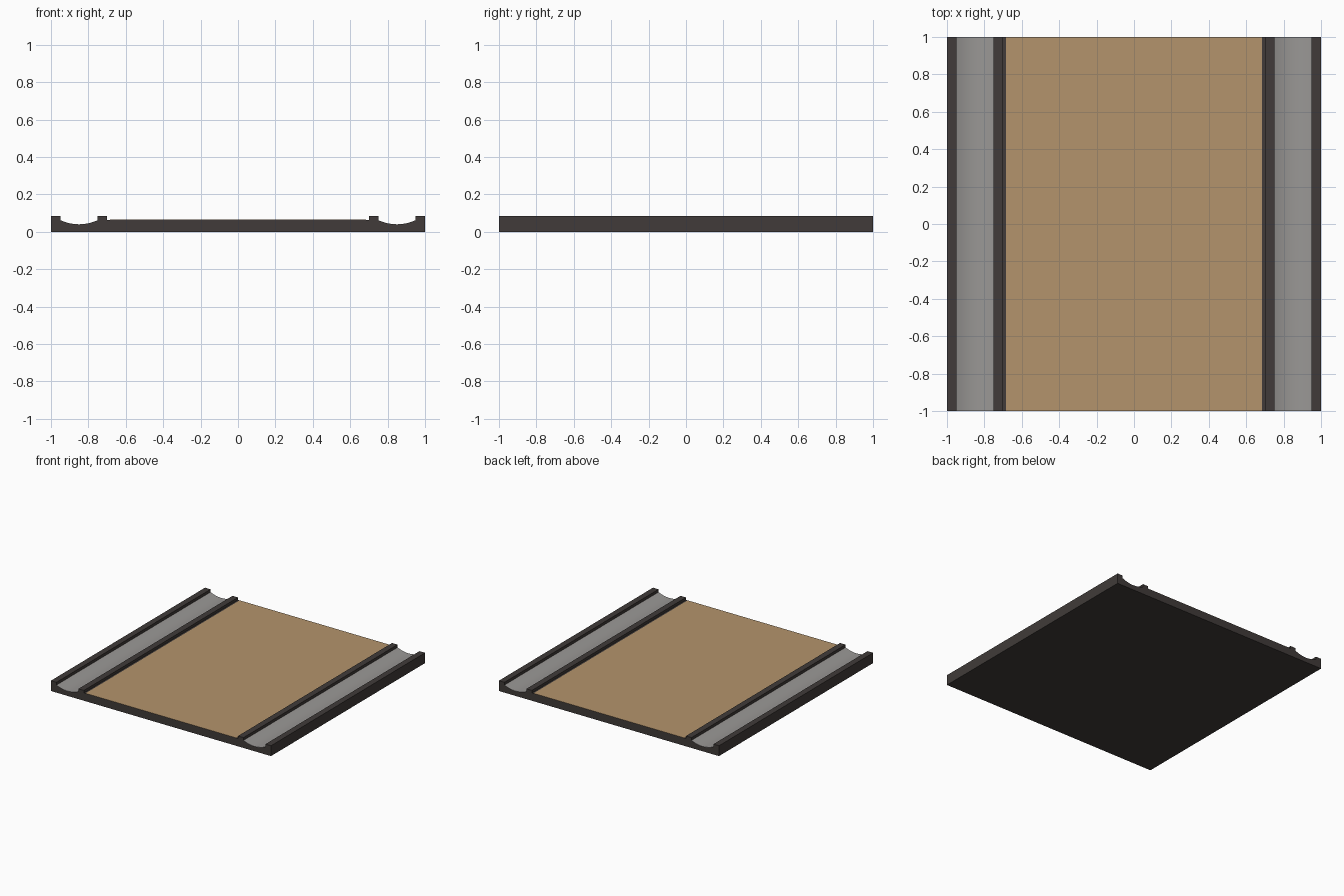
import bpy, bmesh

if "Cube" in bpy.data.objects:
    bpy.data.objects.remove(bpy.data.objects["Cube"])

LEN = 1.0      # half length along y
SKIN = 0.002   # thickness of coloured sheets


def material(name, rgb):
    m = bpy.data.materials.new(name)
    m.diffuse_color = (*rgb, 1)
    m.use_nodes = True
    m.node_tree.nodes["Principled BSDF"].inputs["Base Color"].default_value = m.diffuse_color
    return m


dark = material("dark_frame", (0.052, 0.044, 0.041))
wood = material("lane_wood", (0.456, 0.296, 0.150))
grey = material("gutter_grey", (0.32, 0.31, 0.30))


def extrude(name, profile, mat):
    """Extrude a closed x/z outline along y, centred on the origin."""
    bm = bmesh.new()
    face = bm.faces.new([bm.verts.new((x, -LEN, z)) for x, z in profile])
    res = bmesh.ops.extrude_face_region(bm, geom=[face])
    moved = [v for v in res["geom"] if isinstance(v, bmesh.types.BMVert)]
    bmesh.ops.translate(bm, verts=moved, vec=(0, 2 * LEN, 0))
    bmesh.ops.recalc_face_normals(bm, faces=bm.faces)
    me = bpy.data.meshes.new(name)
    bm.to_mesh(me)
    bm.free()
    me.materials.append(mat)
    ob = bpy.data.objects.new(name, me)
    bpy.context.collection.objects.link(ob)
    return ob


# gutter trough cross-section, inner edge to outer edge
N = 12
def trough(dz=0.0):
    pts = []
    for i in range(N + 1):
        t = -1 + 2 * i / N
        pts.append((0.85 + 0.10 * t, 0.04 + 0.022 * t * t + dz))
    return pts


# dark base with raised rails beside the gutters
half = [(0.70, 0.065 - SKIN / 2), (0.70, 0.085), (0.75, 0.085)]
half += trough(-SKIN / 2)
half += [(0.95, 0.085), (1.0, 0.085), (1.0, 0.0)]
extrude("base_frame", half + [(-x, z) for x, z in reversed(half)], dark)

# wooden lane surface
top = 0.065
extrude("lane_surface", [(-0.685, top - SKIN), (0.685, top - SKIN),
                         (0.685, top), (-0.685, top)], wood)

# grey gutter linings, mirrored left and right
for side, s in (("right", 1), ("left", -1)):
    outline = trough() + trough(-SKIN)[::-1]
    ob = extrude(side + "_gutter_lining", [(s * x, z) for x, z in outline], grey)
    for p in ob.data.polygons:
        p.use_smooth = abs(p.normal.y) < 0.5 and abs(p.normal.z) > 0.5
    bpy.context.view_layer.objects.active = ob
    ob.select_set(True)
    bpy.ops.object.shade_smooth_by_angle()
    ob.select_set(False)
